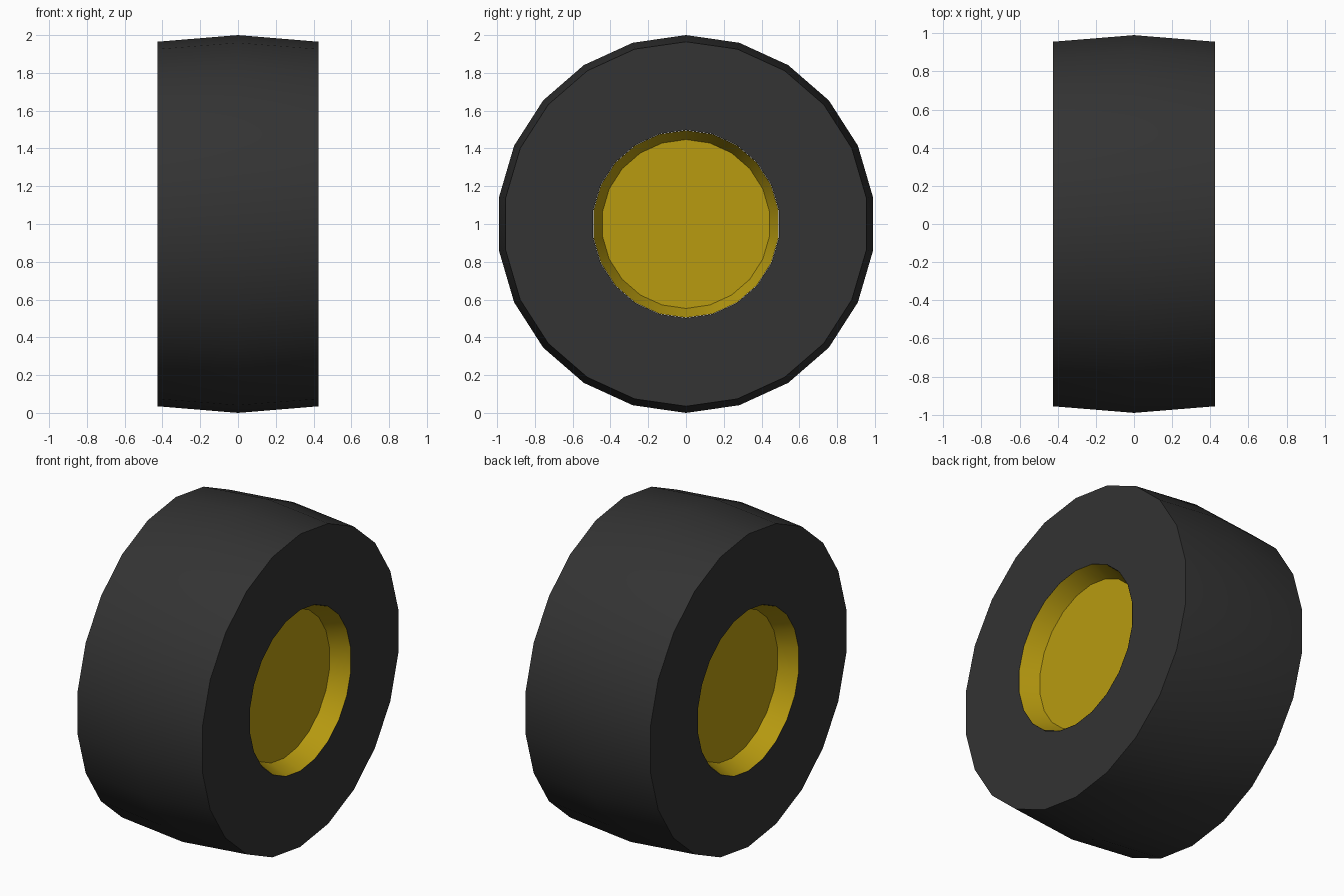
import bpy, bmesh, math

if "Cube" in bpy.data.objects:
    bpy.data.objects.remove(bpy.data.objects["Cube"])

SIDES = 22


def material(name, rgb):
    m = bpy.data.materials.new(name)
    m.diffuse_color = (*rgb, 1.0)
    m.use_nodes = True
    m.node_tree.nodes["Principled BSDF"].inputs["Base Color"].default_value = m.diffuse_color
    return m


def lathe(name, profile, mat, cap_ends=False):
    """Spin a list of (x, radius) points round the x axis through z = 1."""
    bm = bmesh.new()
    rings = []
    for x, r in profile:
        rings.append([bm.verts.new((x,
                                    r * math.sin(2 * math.pi * i / SIDES),
                                    1 + r * math.cos(2 * math.pi * i / SIDES)))
                      for i in range(SIDES)])
    for a, b in zip(rings, rings[1:]):
        for i in range(SIDES):
            j = (i + 1) % SIDES
            bm.faces.new((a[i], a[j], b[j], b[i]))
    if cap_ends:
        bm.faces.new(rings[0])
        bm.faces.new(rings[-1])
    bmesh.ops.recalc_face_normals(bm, faces=bm.faces)
    me = bpy.data.meshes.new(name)
    bm.to_mesh(me)
    bm.free()
    me.materials.append(mat)
    ob = bpy.data.objects.new(name, me)
    bpy.context.collection.objects.link(ob)
    bpy.ops.object.select_all(action='DESELECT')
    ob.select_set(True)
    bpy.context.view_layer.objects.active = ob
    bpy.ops.object.shade_smooth_by_angle(angle=math.radians(30))
    return ob


rubber = material("dark rubber", (0.033, 0.033, 0.033))
yellow = material("hub yellow", (0.479, 0.328, 0.005))

# Tyre: crowned tread and flat side walls, closed by the inner bore
R_HUB = 0.497
outer = [(-0.425, R_HUB), (-0.425, 0.965), (0, 1.0), (0.425, 0.965), (0.425, R_HUB)]
lathe("tyre", outer + [(-0.425, R_HUB)], rubber)


# Hub dishes: tapered rim leading to a recessed disc, one on each side
def hub(name, side):
    bm = bmesh.new()
    rings = [[bm.verts.new((side * x,
                            r * math.sin(2 * math.pi * i / SIDES),
                            1 + r * math.cos(2 * math.pi * i / SIDES)))
              for i in range(SIDES)]
             for x, r in ((0.425, R_HUB - 0.001), (0.315, 0.447))]
    a, b = rings
    for i in range(SIDES):
        j = (i + 1) % SIDES
        f = (a[i], a[j], b[j], b[i])
        bm.faces.new(f)
    bm.faces.new(b)
    # make every face look outwards along its own side
    for f in bm.faces:
        f.normal_update()
        if f.normal.x * side < 0:
            f.normal_flip()
    me = bpy.data.meshes.new(name)
    bm.to_mesh(me)
    bm.free()
    me.materials.append(yellow)
    ob = bpy.data.objects.new(name, me)
    bpy.context.collection.objects.link(ob)
    bpy.ops.object.select_all(action='DESELECT')
    ob.select_set(True)
    bpy.context.view_layer.objects.active = ob
    bpy.ops.object.shade_smooth_by_angle(angle=math.radians(30))


hub("hub_right", 1)
hub("hub_left", -1)
